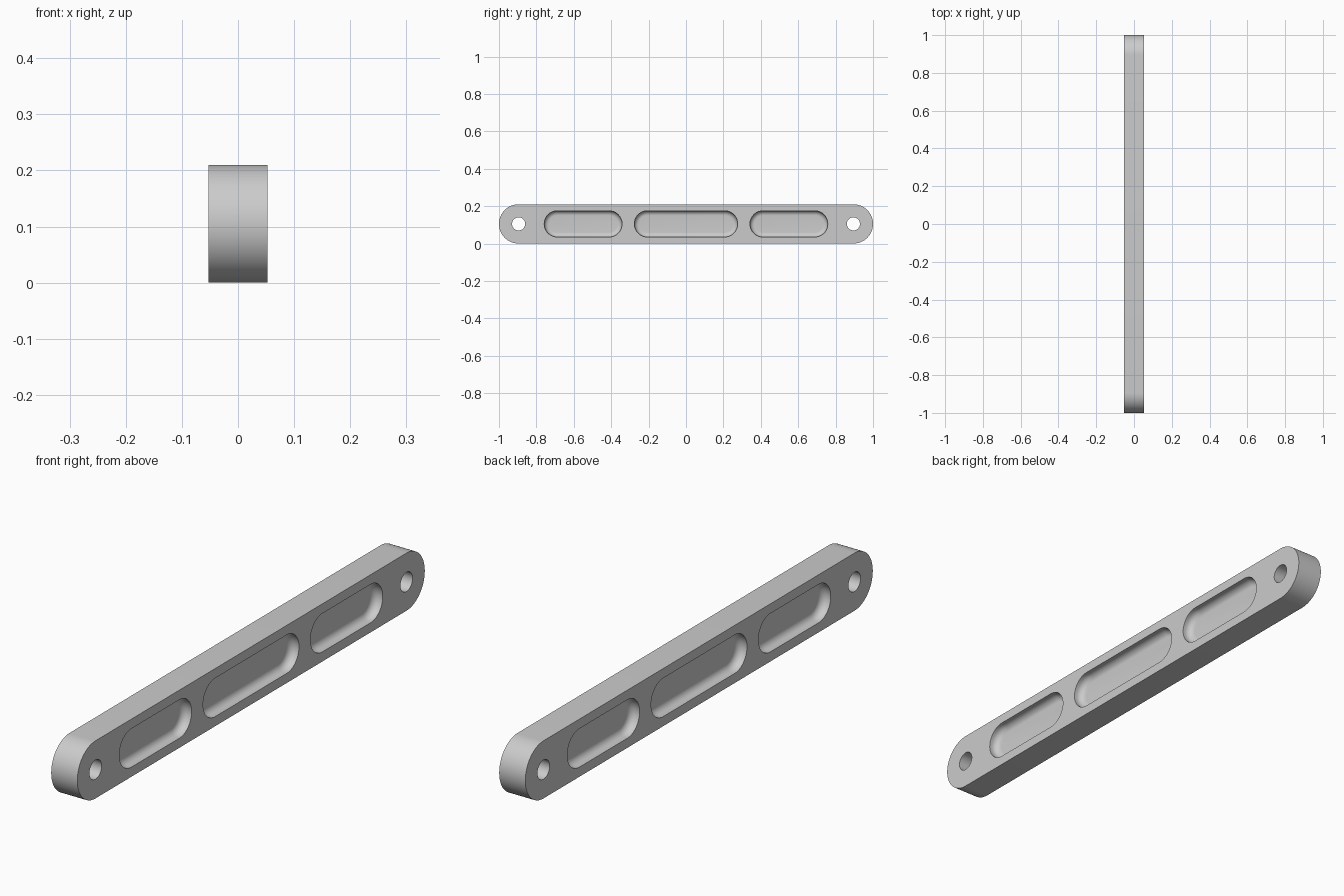
import bpy, bmesh, math

cube = bpy.data.objects.get("Cube")
if cube:
    bpy.data.objects.remove(cube, do_unlink=True)

LENGTH, HEIGHT, HALF_T = 2.0, 0.21, 0.0525
MID = HEIGHT / 2
SEG = 32

metal = bpy.data.materials.new("plain grey metal")
metal.use_nodes = True
grey = (0.6, 0.6, 0.6, 1)
metal.diffuse_color = grey
metal.node_tree.nodes["Principled BSDF"].inputs["Base Color"].default_value = grey


def slot(x, centre, half, radius, inset=0):
    """Rounded slot outline in the YZ plane, shrunk by inset."""
    pts = []
    for side in (1, -1):
        for i in range(SEG + 1):
            a = math.pi * (i / SEG - 0.5)
            r = radius - inset
            pts.append((x, centre + side * (half - radius + r * math.cos(a)),
                        MID + side * r * math.sin(a)))
    return pts


def loft(name, rings):
    """Solid skinned through matching outlines, capped at both ends."""
    bm = bmesh.new()
    loops = [[bm.verts.new(p) for p in ring] for ring in rings]
    n = len(loops[0])
    for a, b in zip(loops, loops[1:]):
        for i in range(n):
            j = (i + 1) % n
            bm.faces.new((a[i], a[j], b[j], b[i]))
    bm.faces.new(loops[0][::-1])
    bm.faces.new(loops[-1])
    bmesh.ops.remove_doubles(bm, verts=bm.verts, dist=1e-6)
    bmesh.ops.recalc_face_normals(bm, faces=bm.faces)
    mesh = bpy.data.meshes.new(name)
    bm.to_mesh(mesh)
    bm.free()
    mesh.materials.append(metal)
    obj = bpy.data.objects.new(name, mesh)
    bpy.context.collection.objects.link(obj)
    return obj


# Round-ended bar
bar = loft("link_bar", [slot(x, 0, LENGTH / 2, MID) for x in (-HALF_T, HALF_T)])
cutters = []

# Bolt holes through both ends
for y in (-0.895, 0.895):
    cutters.append(loft("hole_cutter", [slot(x, y, 0.035, 0.035) for x in (-0.1, 0.1)]))

# Filleted pockets on both broad faces
DEPTH, FILLET = 0.035, 0.025
for side in (1, -1):
    for centre, half in ((-0.55, 0.208), (0, 0.276), (0.55, 0.208)):
        rings = [slot(side * (HALF_T + 0.03), centre, half, 0.07)]
        for i in range(9):
            a = math.pi / 2 * i / 8
            depth = DEPTH - FILLET * (1 - math.sin(a))
            inset = FILLET * (1 - math.cos(a))
            rings.append(slot(side * (HALF_T - depth), centre, half, 0.07, inset))
        cutters.append(loft("pocket_cutter", rings))

# Cut, then discard the cutters
bpy.context.view_layer.objects.active = bar
bar.select_set(True)
for cutter in cutters:
    cutter.hide_render = True
    mod = bar.modifiers.new("cut", 'BOOLEAN')
    mod.operation, mod.solver, mod.object = 'DIFFERENCE', 'EXACT', cutter
    bpy.ops.object.modifier_apply(modifier=mod.name)
    bpy.data.objects.remove(cutter, do_unlink=True)

bpy.ops.object.shade_smooth_by_angle(angle=math.radians(30))
